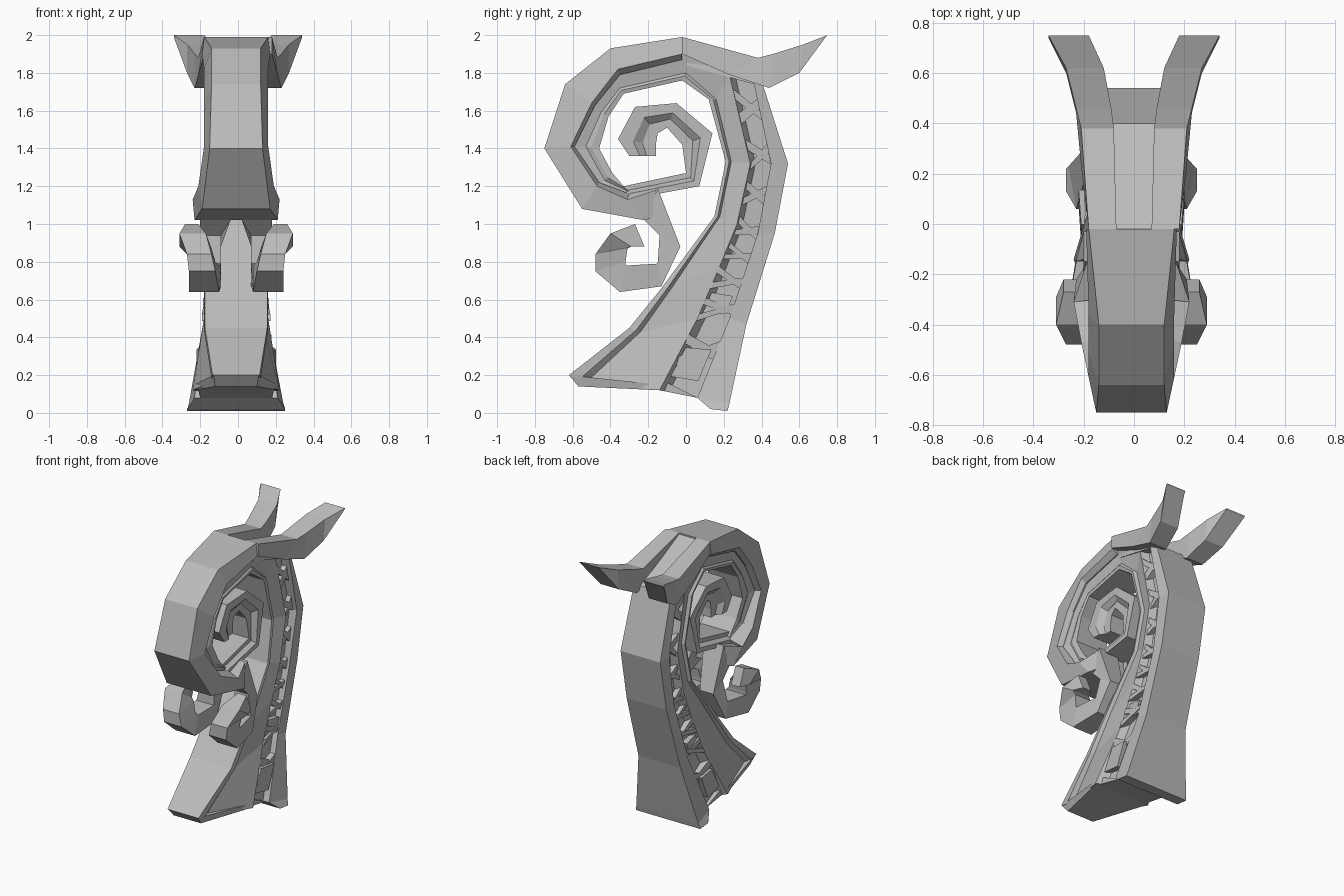
import bpy
import bmesh
from mathutils import Vector

UNIT = 0.01        # profiles below are written in hundredths
SHIFT = -0.01      # the body sits a touch to one side of the horns

default_cube = bpy.data.objects.get("Cube")
if default_cube:
    bpy.data.objects.remove(default_cube, do_unlink=True)

# One carved grey finish for everything
grey = bpy.data.materials.new("carved_grey")
grey.use_nodes = True
grey.diffuse_color = (0.5, 0.5, 0.5, 1)
grey.node_tree.nodes["Principled BSDF"].inputs["Base Color"].default_value = grey.diffuse_color


def finish(name, bm, shift):
    """Turn a bmesh into a flat shaded object."""
    bmesh.ops.recalc_face_normals(bm, faces=bm.faces)
    mesh = bpy.data.meshes.new(name)
    bm.to_mesh(mesh)
    bm.free()
    mesh.materials.append(grey)
    part = bpy.data.objects.new(name, mesh)
    part.location.x = shift
    bpy.context.collection.objects.link(part)
    return part


def loft_rings(bm, rings):
    """Skin a chain of four cornered cross-sections and cap both ends."""
    loops = [[bm.verts.new(corner) for corner in ring] for ring in rings]
    for a, b in zip(loops, loops[1:]):
        for i in range(4):
            j = (i + 1) % 4
            bm.faces.new((a[i], a[j], b[j], b[i]))
    bm.faces.new(loops[0])
    bm.faces.new(loops[-1])


def band(name, outer, inner, outer_width, inner_width):
    """Strip across the middle, between two side profiles, with half widths."""
    bm = bmesh.new()
    rings = []
    for (yo, zo), (yi, zi), wo, wi in zip(outer, inner, outer_width, inner_width):
        ring = [(-wo, yo, zo), (wo, yo, zo), (wi, yi, zi), (-wi, yi, zi)]
        rings.append([Vector(corner) * UNIT for corner in ring])
    loft_rings(bm, rings)
    return finish(name, bm, SHIFT)


def paired(name, outer, inner, near, far, shift=SHIFT):
    """Strip lying between two x distances, built on both sides."""
    for side, label in ((1, "left"), (-1, "right")):
        bm = bmesh.new()
        rings = []
        for (yo, zo), (yi, zi), xn, xf in zip(outer, inner, near, far):
            ring = [(side * xn, yo, zo), (side * xf, yo, zo),
                    (side * xf, yi, zi), (side * xn, yi, zi)]
            rings.append([Vector(corner) * UNIT for corner in ring])
        loft_rings(bm, rings)
        finish(label + "_" + name, bm, shift)


def blend(first, second, amount):
    """Profile lying part of the way between two others."""
    return [tuple(Vector(a).lerp(Vector(b), amount)) for a, b in zip(first, second)]


# Head: broad outer band from crest round to chin, with a bevel inside it
head_inner = [(-2, 190), (-36, 182), (-50, 164), (-61, 141), (-47, 120), (-31, 113), (-16, 118)]
head_width = [18, 17, 17, 17, 20, 23, 18]
band("head_band",
     [(-2, 199), (-40, 193), (-64, 174), (-75, 140), (-55, 108), (-22, 102), (-16, 104)],
     head_inner, [17, 13, 13, 14, 18, 22, 18], head_width)
band("head_bevel", head_inner[:6],
     [(-2, 187), (-35, 179), (-48, 163), (-59, 141), (-46, 122), (-30, 116)],
     head_width, [14] * 6)

# Horns sweeping back from the crest
paired("horn",
       outer=[(-2, 199), (38, 188), (46, 190), (62, 195), (75, 200)],
       inner=[(-2, 190), (23, 179), (44, 172), (60, 180), (74, 199)],
       near=[7, 8, 9, 12, 18],
       far=[18, 21, 23, 27, 34], shift=0)

# Back slab, from skull to base
slab_inner = [(0, 184), (36, 174), (45, 132), (38, 95), (23, 50), (6, 8)]
band("back_slab",
     outer=[(-2, 198), (40, 176), (54, 132), (47, 95), (32, 47), (23, 5), (22, 1)],
     inner=slab_inner + [(13, 2)],
     outer_width=[13, 15, 16, 16, 17, 25, 26],
     inner_width=[13, 17, 17, 16, 17, 22, 26])

# Neck panel, flaring backwards and running up round under the head band
panel_outer = [(-14, 12), (6, 50), (18, 78), (27, 100), (34, 132), (23, 179),
               (-2, 192), (-38, 184), (-52, 166), (-63, 141), (-49, 118), (-30, 112)]
panel_inner = [(-52, 17), (-24, 43), (-7, 67), (18, 104), (24, 133), (16, 166),
               (0, 180), (-35, 172), (-45, 159), (-53, 141), (-43, 123), (-30, 117)]
panel_back = [23, 17, 16, 16, 16, 15] + [14] * 6
panel_front = [11, 15, 15, 13, 12, 12] + [12] * 6
band("neck_panel", panel_outer, panel_inner, panel_back, panel_front)

# Raised rim along the front of the neck, sloping back into the panel
rim_inner = [(-62, 20), (-30, 45), (-13, 66), (15, 104), (21, 133), (12, 166),
             (-2, 176), (-33, 169), (-41, 157), (-46, 140), (-39, 127), (-33, 120)]
rim_crest = blend(rim_inner, panel_inner, 0.6)
rim_width = [13, 17, 17, 15, 14, 14] + [13] * 6
band("neck_rim", rim_crest, rim_inner, rim_width, [w - 0.5 for w in rim_width])
band("neck_rim_slope", panel_inner, rim_crest, panel_front, rim_width)
band("neck_foot", [(-14, 12), (-14, 15)], [(-57, 14), (-62, 20)], [22, 22], [11, 12])

# Inner coil: slim core with a raised outer half that slopes down to it
coil_outer = [(-31, 113), (7, 120), (14, 148), (-5, 164), (-27, 162), (-36, 145), (-30, 136)]
coil_inner = [(-33, 120), (0, 127), (-2, 142), (-10, 151), (-15, 148), (-16, 142), (-16, 136)]
coil_width = [11, 10, 9, 9, 8, 8, 8]
band("coil_core", coil_outer, coil_inner, coil_width, coil_width)
coil_crest = blend(coil_outer, coil_inner, 0.4)
raised_width = [w + 3 for w in coil_width]
band("coil_rim", coil_outer, coil_crest, raised_width, raised_width)
band("coil_slope", coil_crest, blend(coil_outer, coil_inner, 0.65), raised_width, coil_width)

# Curled whiskers hanging below the chin
paired("chin_curl",
       outer=[(-15, 119), (-3, 88), (-13, 67), (-35, 64), (-48, 75), (-48, 84), (-40, 95), (-27, 100)],
       inner=[(-22, 102), (-14, 94), (-15, 79), (-32, 78), (-32, 80), (-31, 87), (-29, 88), (-22, 88)],
       near=[3, 8, 8, 9, 11, 13, 16, 20],
       far=[19, 19, 22, 25, 25, 26, 30, 27])

# Recessed channel between neck panel and back slab, with a bevelled front edge
edge_front = panel_outer[:6]
edge_back = [slab_inner[i] for i in (5, 4)] + [(31, 73)] + [slab_inner[i] for i in (3, 2, 1)]
channel_width = [17, 13, 12, 11, 11, 10]
band("channel_floor", edge_front, edge_back, channel_width, channel_width)
band("channel_bevel", edge_front, blend(edge_front, edge_back, 0.25), panel_back, channel_width)


def along(points, t):
    """Point at fraction t of a profile."""
    place = min(max(t, 0), 0.999) * (len(points) - 1)
    i = int(place)
    return Vector(points[i]).lerp(Vector(points[i + 1]), place - i)


# Slanted rungs in the channel, larger towards the base
RUNGS = 17
for k in range(RUNGS):
    t = (k / RUNGS) ** 0.95
    lean = 0.05 if k % 2 else -0.035
    thick = 0.025
    top = 20 - 5 * min(t * 2, 1)
    front = [along(edge_front, t + d) for d in (0, thick)]
    back = [along(edge_back, t + lean + d) for d in (0, thick)]
    paired("rung_" + "abcdefghijklmnopq"[k], [front[0], back[0]], [front[1], back[1]],
           [8, 8], [top, top - 1])

# Faceted blocks wedged in the foot of the channel
for label, t, height in (("lower", 0.04, 21), ("upper", 0.22, 17)):
    rows = [along(edge_front, t).lerp(along(edge_back, t), s) for s in (0.1, 0.85)]
    ends = [along(edge_front, t + 0.08).lerp(along(edge_back, t + 0.08), s) for s in (0.1, 0.85)]
    paired(label + "_block", rows, ends, [10, 10], [height - 1, height])
